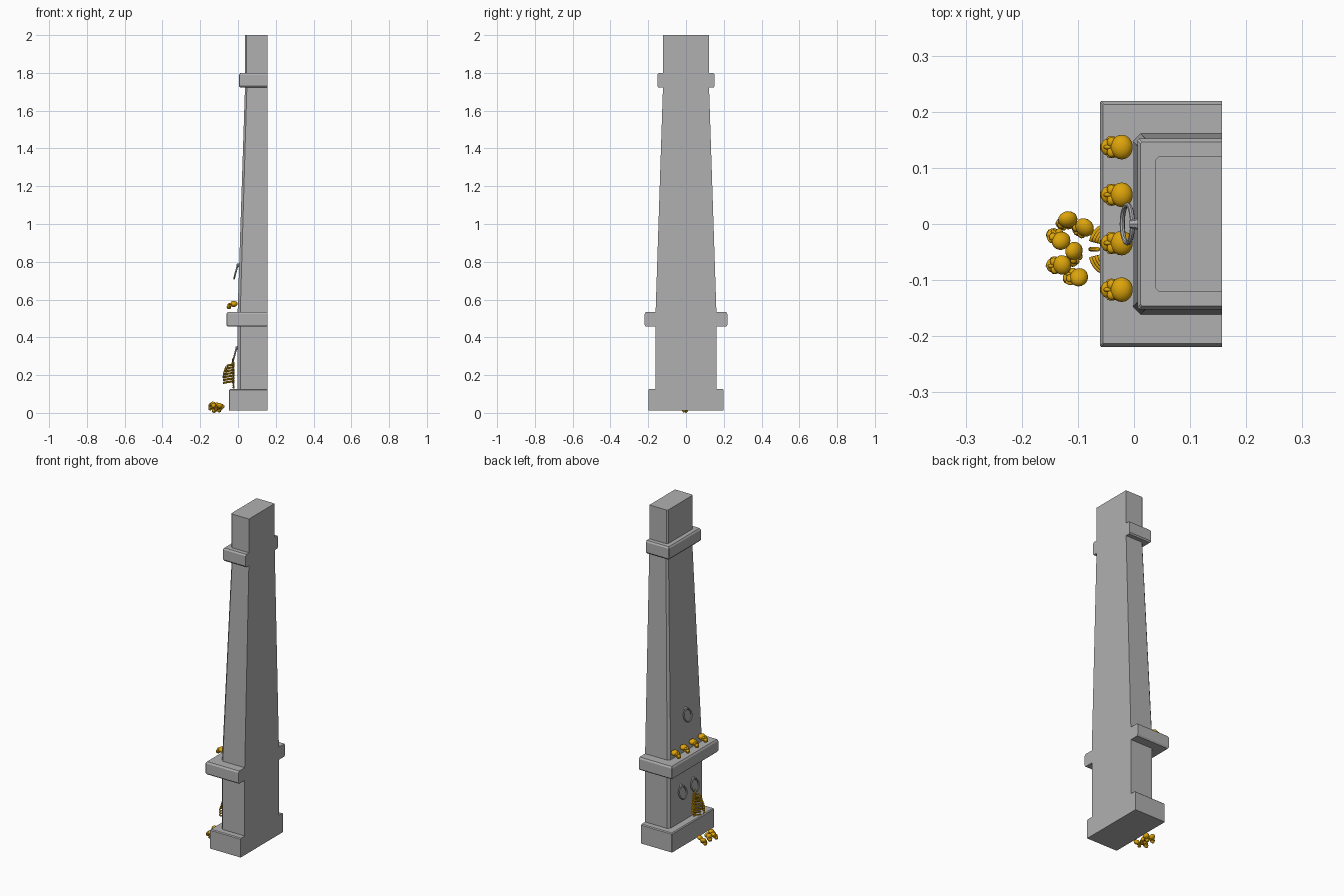
import bpy, bmesh, math
from mathutils import Matrix, Vector, Euler

if "Cube" in bpy.data.objects:
    bpy.data.objects.remove(bpy.data.objects["Cube"])

gold = bpy.data.materials.new("gold")
gold.diffuse_color = (0.72, 0.37, 0.003, 1)
gold.use_nodes = True
gold.node_tree.nodes["Principled BSDF"].inputs["Base Color"].default_value = gold.diffuse_color
stone = bpy.data.materials.new("dark_stone")
stone.diffuse_color = (0.435, 0.435, 0.435, 1)
stone.use_nodes = True
stone.node_tree.nodes["Principled BSDF"].inputs["Base Color"].default_value = stone.diffuse_color
BACK = 0.157


def finish(name, bm, mat, smooth=False):
    bmesh.ops.recalc_face_normals(bm, faces=bm.faces[:])
    me = bpy.data.meshes.new(name)
    bm.to_mesh(me)
    bm.free()
    ob = bpy.data.objects.new(name, me)
    bpy.context.collection.objects.link(ob)
    me.materials.append(mat)
    for p in me.polygons:
        p.use_smooth = smooth
    return ob


def loft(name, sections):
    """Stack of flat-backed outlines: (z, front x, half width, corner cut)."""
    bm = bmesh.new()
    rings = []
    for z, x, h, c in sections:
        pts = [(BACK, -h), (x + c, -h), (x, -h + c), (x, h - c), (x + c, h), (BACK, h)]
        rings.append([bm.verts.new((px, py, z)) for px, py in pts])
    for a, b in zip(rings, rings[1:]):
        for i in range(6):
            j = (i + 1) % 6
            bm.faces.new((a[i], a[j], b[j], b[i]))
    bm.faces.new(rings[0])
    bm.faces.new(rings[-1])
    return finish(name, bm, stone)


def ball(bm, loc, size, M=Matrix(), seg=14):
    mat = M @ Matrix.Translation(loc) @ Matrix.Diagonal((*size, 1))
    bmesh.ops.create_uvsphere(bm, u_segments=seg, v_segments=seg * 2 // 3, radius=1, matrix=mat)


def tube(bm, pts, r, sides=6, closed=False):
    """Sweep a small round section along a list of points."""
    pts = [Vector(p) for p in pts]
    n, rings = len(pts), []
    for i, p in enumerate(pts):
        if closed:
            t = pts[(i + 1) % n] - pts[i - 1]
        else:
            t = pts[min(i + 1, n - 1)] - pts[max(i - 1, 0)]
        t.normalize()
        ref = Vector((0, 0, 1)) if abs(t.z) < 0.9 else Vector((1, 0, 0))
        if closed:
            ref = Vector((1, 0, 0))
        u = t.cross(ref).normalized()
        v = t.cross(u)
        rings.append([bm.verts.new(p + r * (math.cos(a) * u + math.sin(a) * v))
                      for a in [k * math.tau / sides for k in range(sides)]])
    pairs = list(zip(rings, rings[1:])) + ([(rings[-1], rings[0])] if closed else [])
    for a, b in pairs:
        for k in range(sides):
            m = (k + 1) % sides
            bm.faces.new((a[k], a[m], b[m], b[k]))
    if not closed:
        bm.faces.new(rings[0])
        bm.faces.new(rings[-1])


# Stone pillar: plinth, lower block, ledge, tapering shaft, collar and top block
loft("pillar", [
    (0.012, -0.047, 0.199, 0.002), (0.121, -0.047, 0.199, 0.002), (0.126, -0.042, 0.194, 0.002),
    (0.126, -0.002, 0.161, 0.014), (0.457, -0.002, 0.161, 0.014),
    (0.457, -0.055, 0.213, 0.002), (0.466, -0.061, 0.219, 0.002),
    (0.523, -0.061, 0.219, 0.002), (0.533, -0.055, 0.213, 0.002),
    (0.533, -0.002, 0.161, 0.014), (1.722, 0.037, 0.122, 0.010),
    (1.722, 0.012, 0.146, 0.003), (1.730, 0.006, 0.152, 0.003),
    (1.790, 0.006, 0.152, 0.003), (1.799, 0.012, 0.146, 0.003),
    (1.799, 0.037, 0.121, 0.008), (2.0, 0.037, 0.121, 0.008)])


def hanging_ring(name, x, y, top):
    """Tilted iron ring with its staple on the wall."""
    bm = bmesh.new()
    R, tilt = 0.034, 0.27
    pts = []
    for k in range(24):
        a = k * math.tau / 24
        d = R + R * math.sin(a)
        pts.append((x - 0.025 + tilt * d, y + R * math.cos(a), top - 0.079 + d))
    tube(bm, pts, 0.0045, 8, True)
    mat = Matrix.Translation((x + 0.002, y, top - 0.008)) @ Matrix.Rotation(-math.pi / 2, 4, 'Y')
    bmesh.ops.create_cone(bm, cap_ends=True, segments=8, radius1=0.013, radius2=0.007,
                          depth=0.028, matrix=mat)
    ob = finish(name, bm, stone, True)
    bpy.ops.object.select_all(action='DESELECT')
    ob.select_set(True)
    bpy.context.view_layer.objects.active = ob
    bpy.ops.object.shade_smooth_by_angle()


hanging_ring("upper_ring", 0.004, 0.0, 0.790)
hanging_ring("lower_ring_left", -0.002, 0.055, 0.352)
hanging_ring("lower_ring_right", -0.002, -0.06, 0.352)


def skull(name, loc, rot=(0, 0, 0), s=1.0):
    """Skull looking along -x: cranium, brow, cheeks, muzzle, jaw and teeth."""
    bm = bmesh.new()
    M = Matrix.Translation(loc) @ Euler(rot).to_matrix().to_4x4() @ Matrix.Scale(s, 4)
    ball(bm, (0, 0, 0), (0.020, 0.022, 0.016), M, 18)
    ball(bm, (-0.026, 0, -0.013), (0.011, 0.015, 0.010), M)
    ball(bm, (-0.026, 0, -0.021), (0.012, 0.013, 0.007), M)
    ball(bm, (-0.024, 0, -0.004), (0.009, 0.005, 0.009), M, 8)
    for sy in (-1, 1):
        ball(bm, (-0.018, sy * 0.009, 0.0), (0.009, 0.010, 0.006), M, 8)
        ball(bm, (-0.018, sy * 0.015, -0.010), (0.010, 0.005, 0.005), M, 8)
    for k in range(-2, 3):
        ball(bm, (-0.036 + 0.0012 * k * k, k * 0.004, -0.017), (0.003, 0.002, 0.004), M, 6)
    finish(name, bm, gold, True)


# Row of skulls on the ledge
for i, y in enumerate((0.137, 0.052, -0.034, -0.117)):
    skull(f"ledge_skull_{i + 1}", (-0.022, y, 0.577))

# Pile of skulls on the floor: position, then roll, nod and heading
pile = [(-0.118, 0.008, 0.036, 0.5, -0.6, 1.2), (-0.130, -0.030, 0.050, -0.4, -0.1, -0.9),
        (-0.088, -0.006, 0.038, 0.2, -0.5, 0.6), (-0.107, -0.048, 0.044, 0.7, -0.3, 1.9),
        (-0.128, -0.073, 0.042, 0.1, -0.1, 0.1), (-0.098, -0.095, 0.042, -0.5, -0.2, -0.3)]
for i, p in enumerate(pile):
    skull(f"floor_skull_{i + 1}", p[:3], p[3:], 0.8)

# Hanging rib cage: spine with vertebrae, curved rib pairs, breastbone and hook bone
bm = bmesh.new()
cy, sx = -0.045, -0.022
tube(bm, [(sx, cy, 0.13), (sx - 0.004, cy, 0.17), (sx, cy, 0.22), (sx - 0.008, cy, 0.265),
          (sx - 0.004, cy - 0.006, 0.29)], 0.004)
for k in range(12):
    ball(bm, (sx - 0.002, cy, 0.135 + k * 0.012), (0.007, 0.007, 0.004), seg=8)
for k in range(7):
    z = 0.170 + k * 0.015
    w = 0.041 - 0.0035 * max(0, k - 2)
    d = 0.028 - 0.0025 * max(0, k - 2)
    for sy in (-1, 1):
        tube(bm, [(sx - d + d * math.cos(a), cy + sy * w * math.sin(a),
                   z - 0.004 * a + sy * 0.002) for a in [j * 2.8 / 11 for j in range(12)]], 0.0042)
tube(bm, [(-0.078, cy, 0.185), (-0.076, cy, 0.21), (-0.064, cy, 0.245)], 0.004)
finish("rib_cage", bm, gold, True)

# Set the pile exactly on the ground
floor = [o for o in bpy.data.objects if o.name.startswith("floor_skull")]
low = min(v.co.z for o in floor for v in o.data.vertices)
for o in floor:
    o.data.transform(Matrix.Translation((0, 0, -low)))
